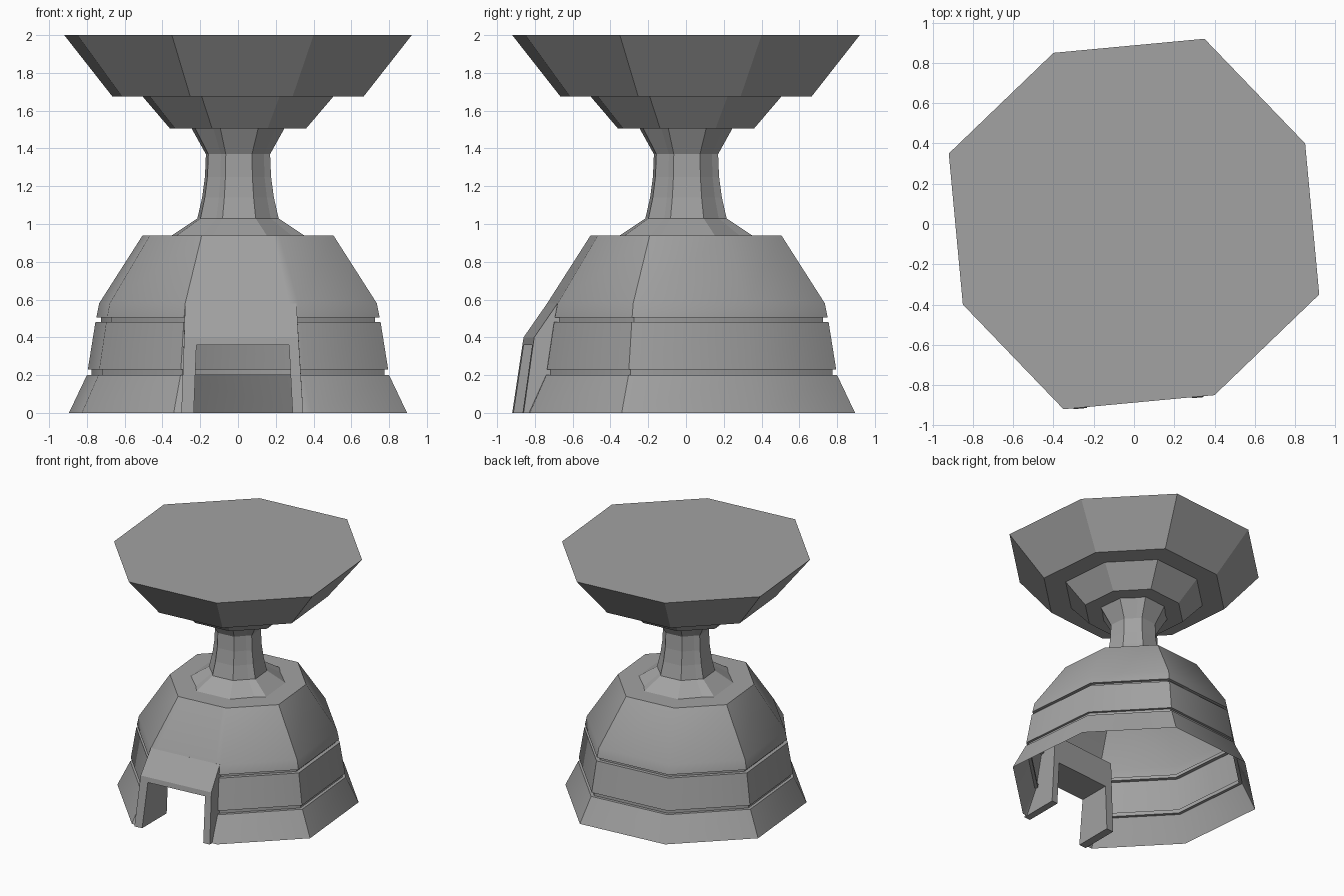
import bpy, bmesh
from math import radians, cos, sin
from mathutils import Vector

cube = bpy.data.objects.get("Cube")
if cube:
    bpy.data.objects.remove(cube)

grey = bpy.data.materials.new("stone_grey")
grey.use_nodes = True
grey.diffuse_color = (0.36, 0.36, 0.36, 1)
bsdf = grey.node_tree.nodes["Principled BSDF"]
bsdf.inputs["Base Color"].default_value = (0.36, 0.36, 0.36, 1)
bsdf.inputs["Roughness"].default_value = 0.8

REACH = 0.92  # widest x of the eight-sided plan


def make_object(name, bm):
    mesh = bpy.data.meshes.new(name)
    bm.to_mesh(mesh)
    bm.free()
    mesh.materials.append(grey)
    ob = bpy.data.objects.new(name, mesh)
    bpy.context.collection.objects.link(ob)
    return ob


def quarter_turns(points):
    """Repeat a quarter of the plan four times, starting at the front."""
    plan = []
    for k in range(-1, 3):
        c, s = round(cos(radians(90 * k))), round(sin(radians(90 * k)))
        plan += [(c * x - s * y, s * x + c * y) for x, y in points]
    return plan


def loft(name, plan, levels, cap_bottom=True, skip=None):
    """Stack scaled copies of a plan; levels are (half width, z), upward."""
    bm = bmesh.new()
    rings = [[bm.verts.new((x * w / REACH, y * w / REACH, z)) for x, y in plan]
             for w, z in levels]
    n = len(plan)
    for j in range(len(rings) - 1):
        for i in range(n):
            if skip and skip(i, levels[j + 1][1]):
                continue
            k = (i + 1) % n
            bm.faces.new((rings[j][i], rings[j][k], rings[j + 1][k], rings[j + 1][i]))
    bm.faces.new(rings[-1])
    if cap_bottom:
        bm.faces.new(rings[0][::-1])
    return make_object(name, bm)


def prism(name, left, right):
    """Solid between two matching outlines."""
    bm = bmesh.new()
    a = [bm.verts.new(p) for p in left]
    b = [bm.verts.new(p) for p in right]
    bm.faces.new(a)
    bm.faces.new(b[::-1])
    for i in range(len(a)):
        k = (i + 1) % len(a)
        bm.faces.new((a[i], b[i], b[k], a[k]))
    bmesh.ops.recalc_face_normals(bm, faces=bm.faces)
    return make_object(name, bm)


def smooth(ob, angle):
    bpy.ops.object.select_all(action='DESELECT')
    ob.select_set(True)
    bpy.context.view_layer.objects.active = ob
    bpy.ops.object.shade_smooth_by_angle(angle=radians(angle))


corner_a, corner_b = (0.92, -0.35), (0.85, 0.40)
octagon = quarter_turns([corner_a, corner_b])

# Hollow domed base with two grooves; its front side is split for the doorway
start, end = Vector(octagon[0]), Vector(octagon[1])
jambs = [tuple(start.lerp(end, t)) for t in (0.08, 0.92)]
base_plan = [octagon[0]] + jambs + octagon[1:]
base_levels = [(0.895, 0), (0.80, 0.20), (0.775, 0.20), (0.775, 0.23),
               (0.795, 0.23), (0.755, 0.48), (0.725, 0.48), (0.725, 0.505),
               (0.75, 0.505), (0.735, 0.58), (0.505, 0.94)]
base = loft("domed_base", base_plan, base_levels, cap_bottom=False,
            skip=lambda side, top: side == 1 and top <= 0.58)
smooth(base, 40)

# Porch that carries the dome slope forward, then drops to the ground
skew = 0.093  # the front side is slightly turned
outline = [(-0.735, 0.58), (-0.86, 0.40), (-0.92, 0), (-0.60, 0), (-0.60, 0.58)]
left_x = [-0.28, -0.285, -0.30, -0.30, -0.28]
right_x = [0.31, 0.32, 0.345, 0.345, 0.31]
left = [(x, y, z) for x, (y, z) in zip(left_x, outline)]
right = [(r, y + skew * (r - l), z) for l, r, (y, z) in zip(left_x, right_x, outline)]
porch = prism("porch", left, right)

# Doorway cut through the porch
cut = [(-1.1, -0.02), (-0.4, -0.02), (-0.4, 0.36), (-1.1, 0.36)]
cutter = prism("doorway_cutter",
               [(-0.235 if z < 0 else -0.22, y, z) for y, z in cut],
               [(0.29 if z < 0 else 0.27, y, z) for y, z in cut])
cutter.hide_render = True
mod = porch.modifiers.new("doorway", 'BOOLEAN')
mod.operation = 'DIFFERENCE'
mod.solver = 'EXACT'
mod.object = cutter
bpy.ops.object.select_all(action='DESELECT')
porch.select_set(True)
bpy.context.view_layer.objects.active = porch
bpy.ops.object.modifier_apply(modifier=mod.name)
bpy.data.objects.remove(cutter)

# Waisted neck whose diagonal sides are set back
neck_plan = quarter_turns([(0.74, -0.49), corner_a, corner_b])
loft("neck", neck_plan, [(0.35, 0.94), (0.215, 1.03), (0.19, 1.14),
                         (0.175, 1.25), (0.17, 1.37), (0.245, 1.505)])

# Two flaring tiers on top
loft("lower_tier", octagon, [(0.36, 1.505), (0.505, 1.675)])
loft("upper_tier", octagon, [(0.665, 1.675), (0.92, 2.0)])
